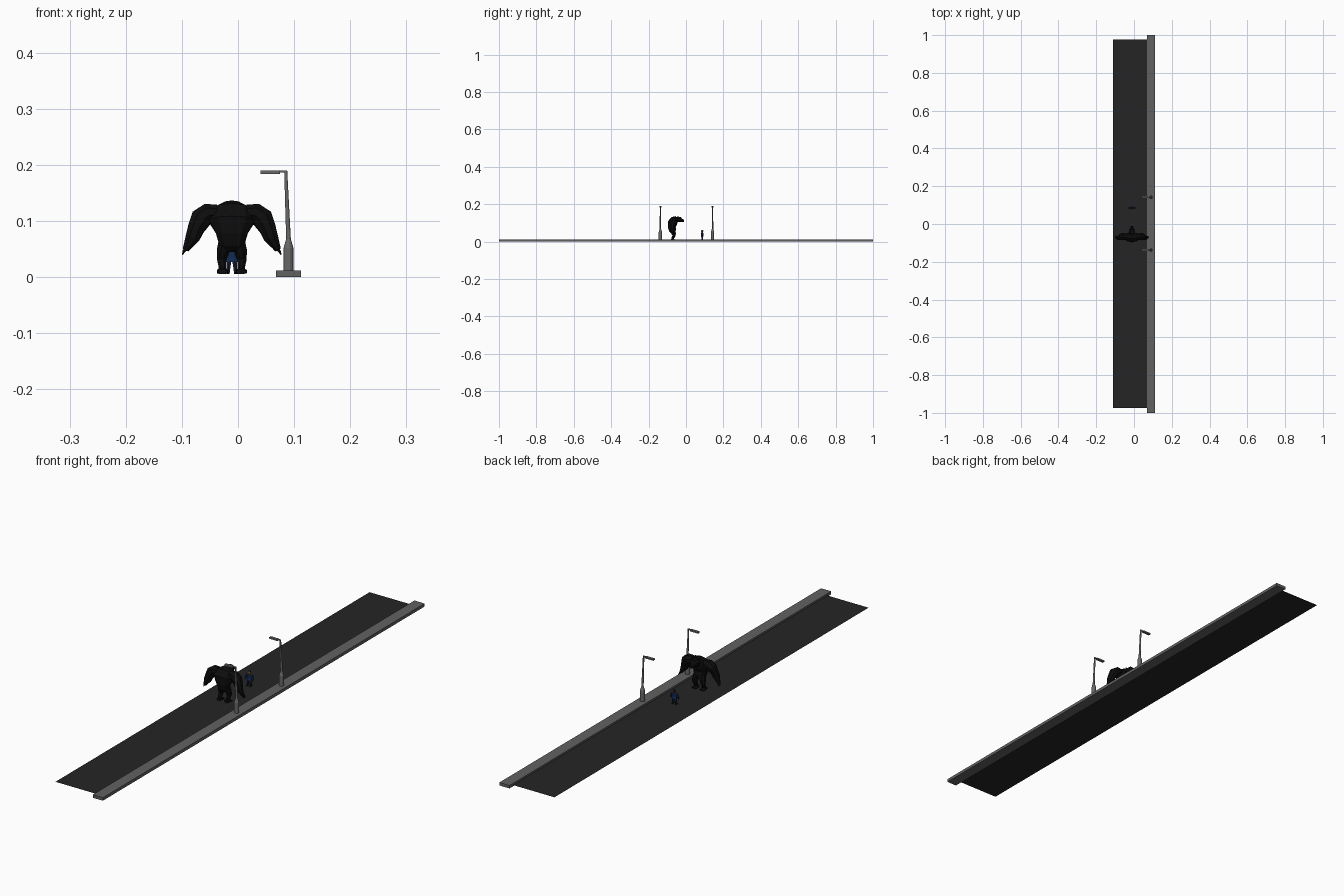
import bpy, bmesh, math
from mathutils import Vector


def mat(name, c):
    m = bpy.data.materials.new(name)
    m.diffuse_color = (*c, 1)
    return m


ASPHALT = mat("asphalt", (0.018, 0.018, 0.018))
STONE = mat("stone", (0.12, 0.12, 0.12))
METAL = mat("metal", (0.14, 0.14, 0.14))
FUR = mat("fur", (0.004, 0.004, 0.004))
BLUE = mat("blue_cloth", (0.006, 0.025, 0.09))
TROUSER = mat("trousers", (0.012, 0.015, 0.035))
SKIN = mat("skin", (0.35, 0.14, 0.07))
HAIR = mat("hair", (0.05, 0.025, 0.012))


def finish(name, bm, m):
    bmesh.ops.recalc_face_normals(bm, faces=bm.faces[:])
    me = bpy.data.meshes.new(name)
    bm.to_mesh(me)
    bm.free()
    me.materials.append(m)
    ob = bpy.data.objects.new(name, me)
    bpy.context.collection.objects.link(ob)
    return ob


def box(name, lo, hi, m):
    bm = bmesh.new()
    bmesh.ops.create_cube(bm, size=1)
    for v in bm.verts:
        v.co = Vector([(lo[i] + hi[i]) / 2 + v.co[i] * (hi[i] - lo[i]) for i in range(3)])
    return finish(name, bm, m)


def limb(name, secs, m, sides=8):
    """Loft of rings (x, y, z, radius across, radius deep) along a path."""
    bm = bmesh.new()
    pts = [Vector(s[:3]) for s in secs]
    rings = []
    for i, s in enumerate(secs):
        t = (pts[min(i + 1, len(pts) - 1)] - pts[max(i - 1, 0)]).normalized()
        u = (Vector((1, 0, 0)) - t * t.x).normalized()
        w = t.cross(u)
        ring = []
        for k in range(sides):
            a = 2 * math.pi * (k + 0.5) / sides
            ring.append(bm.verts.new(pts[i] + u * math.cos(a) * s[3] + w * math.sin(a) * s[4]))
        rings.append(ring)
    for a, b in zip(rings, rings[1:]):
        for k in range(sides):
            n = (k + 1) % sides
            bm.faces.new((a[k], a[n], b[n], b[k]))
    bm.faces.new(rings[0])
    bm.faces.new(rings[-1])
    return finish(name, bm, m)


CX = -0.011


def pair(name, secs, m, sides=8):
    """Left and right copies; x is measured out from the figure centre."""
    for side, s in (("left", -1), ("right", 1)):
        limb(f"{side}_{name}", [(CX + s * p[0], *p[1:]) for p in secs], m, sides)


# Street
bm = bmesh.new()
bm.faces.new([bm.verts.new(p) for p in
              ((-0.112, -0.975, 0.005), (0.07, -0.975, 0.005), (0.07, 0.978, 0.005), (-0.112, 0.978, 0.005))])
finish("road", bm, ASPHALT)
box("pavement", (0.068, -1, 0), (0.112, 1, 0.012), STONE)

# Street lamps
for i, y in enumerate((-0.137, 0.142)):
    limb(f"lamp_post_{i}", [(0.09, y, 0.01, 0.009, 0.009), (0.09, y, 0.052, 0.009, 0.009),
                            (0.09, y, 0.068, 0.0043, 0.0043), (0.085, y, 0.19, 0.0028, 0.0028)], METAL, 12)
    box(f"lamp_arm_{i}", (0.07, y - 0.002, 0.186), (0.087, y + 0.002, 0.190), METAL)
    box(f"lamp_head_{i}", (0.04, y - 0.005, 0.184), (0.075, y + 0.005, 0.190), METAL)

# Hunched beast, facing +y
limb("beast_torso", [(CX, -0.068, 0.048, 0.014, 0.012), (CX, -0.072, 0.06, 0.024, 0.019),
                     (CX, -0.076, 0.078, 0.030, 0.021), (CX, -0.072, 0.10, 0.043, 0.026),
                     (CX, -0.062, 0.118, 0.040, 0.021), (CX, -0.050, 0.127, 0.020, 0.012)], FUR, 10)
limb("beast_head", [(CX, -0.058, 0.117, 0.018, 0.015), (CX, -0.044, 0.119, 0.019, 0.016),
                    (CX, -0.030, 0.119, 0.016, 0.015), (CX, -0.024, 0.114, 0.010, 0.009),
                    (CX, -0.011, 0.112, 0.007, 0.006)], FUR)
pair("beast_ear", [(0.011, -0.044, 0.126, 0.004, 0.003), (0.013, -0.047, 0.134, 0.001, 0.001)], FUR, 4)
pair("beast_arm", [(0.025, -0.066, 0.116, 0.014, 0.016), (0.042, -0.066, 0.114, 0.018, 0.020),
                   (0.055, -0.068, 0.104, 0.020, 0.019), (0.064, -0.072, 0.086, 0.016, 0.014),
                   (0.070, -0.074, 0.070, 0.014, 0.012), (0.079, -0.072, 0.055, 0.008, 0.008),
                   (0.082, -0.070, 0.049, 0.006, 0.007)], FUR)
for k in range(3):
    y = -0.075 + 0.005 * k
    pair(f"beast_claw_{k}", [(0.080, y, 0.053, 0.0032, 0.0025), (0.085, y, 0.046, 0.0028, 0.002),
                             (0.088, y + 0.002, 0.040, 0.001, 0.001)], FUR, 5)
pair("beast_leg", [(0.012, -0.070, 0.060, 0.013, 0.014), (0.016, -0.066, 0.045, 0.012, 0.013),
                   (0.018, -0.064, 0.031, 0.009, 0.009), (0.017, -0.071, 0.019, 0.007, 0.008),
                   (0.0165, -0.072, 0.008, 0.008, 0.007)], FUR)
pair("beast_foot", [(0.0165, -0.081, 0.010, 0.009, 0.005), (0.0165, -0.070, 0.0105, 0.011, 0.006),
                    (0.0165, -0.058, 0.008, 0.011, 0.003)], FUR)

# Small person in blue, facing the beast
Y = 0.087
limb("person_coat", [(CX, Y, 0.027, 0.011, 0.007), (CX, Y, 0.035, 0.010, 0.006),
                     (CX, Y, 0.046, 0.0125, 0.007), (CX, Y, 0.049, 0.006, 0.004)], BLUE)
limb("person_head", [(CX, Y, 0.047, 0.003, 0.003), (CX, Y - 0.001, 0.051, 0.005, 0.0055),
                     (CX, Y - 0.001, 0.057, 0.0055, 0.006), (CX, Y, 0.061, 0.003, 0.0035)], SKIN)
limb("person_hair", [(CX, Y + 0.002, 0.053, 0.005, 0.0045), (CX, Y + 0.001, 0.058, 0.006, 0.006),
                     (CX, Y, 0.063, 0.003, 0.004)], HAIR)
pair("person_sleeve", [(0.010, Y, 0.047, 0.004, 0.004), (0.015, Y, 0.038, 0.004, 0.004),
                       (0.016, Y - 0.003, 0.029, 0.003, 0.003)], BLUE, 6)
pair("person_hand", [(0.016, Y - 0.003, 0.029, 0.002, 0.002), (0.016, Y - 0.004, 0.025, 0.0018, 0.0018)], SKIN, 5)
pair("person_leg", [(0.005, Y, 0.029, 0.005, 0.005), (0.006, Y, 0.018, 0.004, 0.004),
                    (0.007, Y, 0.006, 0.0035, 0.0035)], TROUSER, 6)
pair("person_shoe", [(0.007, Y + 0.004, 0.007, 0.0035, 0.002), (0.007, Y - 0.009, 0.0065, 0.003, 0.0015)], FUR, 6)
